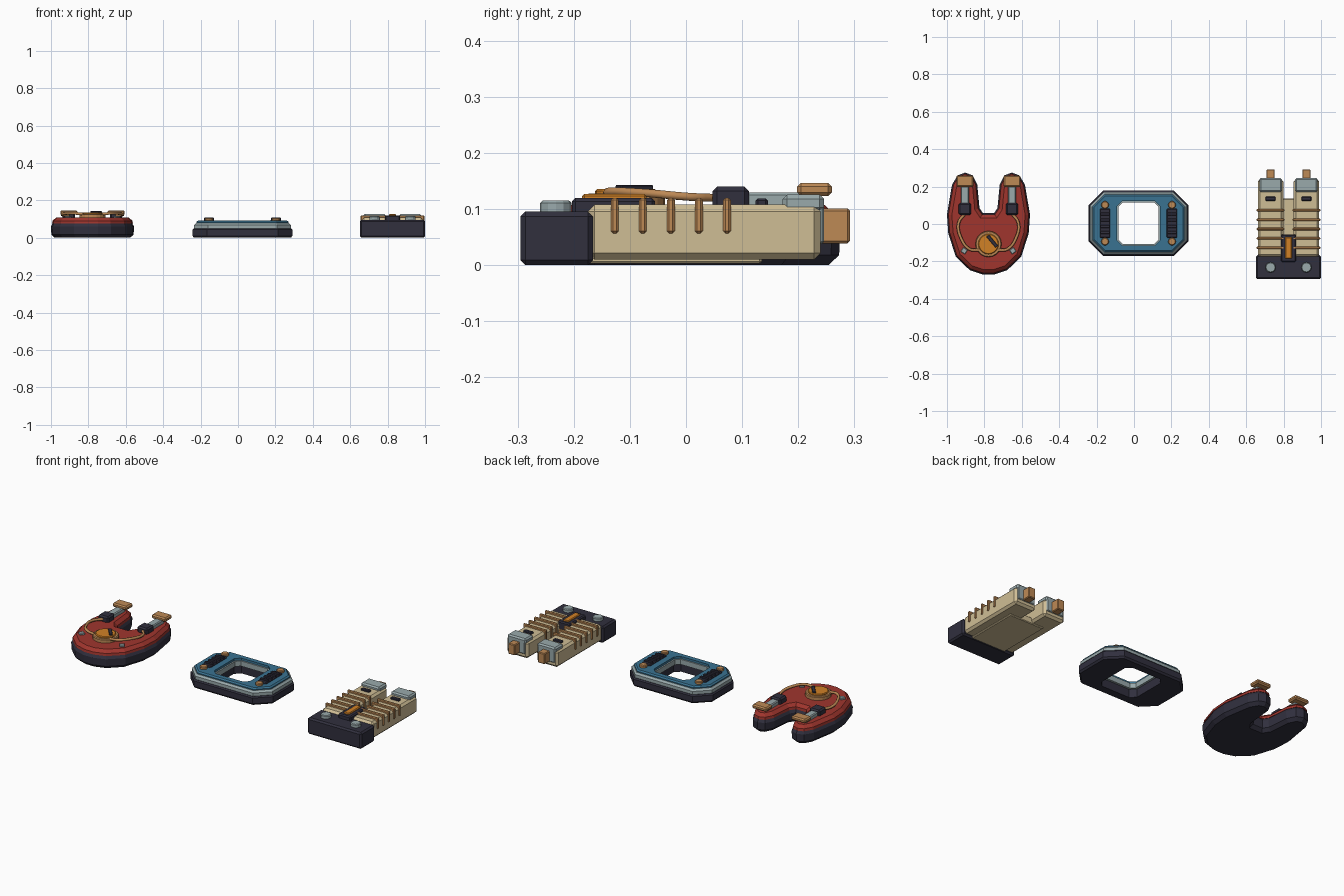
import bpy, bmesh, math
from mathutils import Matrix, Vector

cube = bpy.data.objects.get("Cube")
if cube:
    bpy.data.objects.remove(cube, do_unlink=True)


def material(name, rgb):
    m = bpy.data.materials.new(name)
    m.use_nodes = True
    colour = [(c / 255) ** 2.2 for c in rgb] + [1]
    m.diffuse_color = colour
    m.node_tree.nodes["Principled BSDF"].inputs["Base Color"].default_value = colour
    return m


RED = material("red", (158, 56, 49))
DARK = material("charcoal", (52, 51, 64))
BLUE = material("blue", (60, 114, 144))
GREY = material("pale metal", (152, 168, 170))
CREAM = material("cream", (206, 188, 148))
BRONZE = material("bronze", (188, 136, 86))
ORANGE = material("orange", (208, 128, 42))


def finish(name, bm, mat):
    bmesh.ops.recalc_face_normals(bm, faces=bm.faces)
    me = bpy.data.meshes.new(name)
    bm.to_mesh(me)
    bm.free()
    me.materials.append(mat)
    ob = bpy.data.objects.new(name, me)
    bpy.context.collection.objects.link(ob)
    return ob


def box(name, mat, x, y, z, bevel=0.005, turn=0):
    """Chamfered box from (min, max) ranges, optionally turned about z."""
    bm = bmesh.new()
    bmesh.ops.create_cube(bm, size=1)
    bmesh.ops.scale(bm, vec=[r[1] - r[0] for r in (x, y, z)], verts=bm.verts)
    if bevel:
        bmesh.ops.bevel(bm, geom=bm.edges[:], offset=bevel, segments=1, affect='EDGES')
    centre = Vector([sum(r) / 2 for r in (x, y, z)])
    bm.transform(Matrix.Translation(centre) @ Matrix.Rotation(turn, 4, 'Z'))
    return finish(name, bm, mat)


def disc(name, mat, x, y, r, z, sides=16, bevel=0.004):
    """Round part with a chamfered top."""
    pts = [(x + r * math.cos(i * math.tau / sides), y + r * math.sin(i * math.tau / sides))
           for i in range(sides)]
    return slab(name, mat, pts, [(z[0], 0), (z[1] - bevel, 0), (z[1], bevel)])


def inset(pts, d):
    """Move a counter-clockwise outline inward by d."""
    out = []
    for i, p in enumerate(pts):
        a, b, c = Vector(pts[i - 1]), Vector(p), Vector(pts[(i + 1) % len(pts)])
        n1, n2 = [Vector((-e.y, e.x)).normalized() for e in (b - a, c - b)]
        out.append(b + (n1 + n2) * d / (1 + n1.dot(n2)))
    return out


def rings(bm, loops, closed):
    vs = [[bm.verts.new((p[0], p[1], z)) for p in pts] for pts, z in loops]
    n = len(vs[0])
    pairs = list(zip(vs, vs[1:])) + ([(vs[-1], vs[0])] if closed else [])
    for a, b in pairs:
        for i in range(n):
            j = (i + 1) % n
            bm.faces.new((a[i], a[j], b[j], b[i]))
    return vs


def slab(name, mat, pts, steps):
    """Solid from one outline; steps are (height, inset)."""
    bm = bmesh.new()
    vs = rings(bm, [(inset(pts, d), z) for z, d in steps], False)
    bm.faces.new(vs[0])
    bm.faces.new(vs[-1])
    return finish(name, bm, mat)


def tube(name, mat, pts, r):
    cu = bpy.data.curves.new(name, 'CURVE')
    cu.dimensions = '3D'
    cu.bevel_depth, cu.bevel_resolution, cu.resolution_u = r, 1, 4
    cu.use_fill_caps = True
    sp = cu.splines.new('BEZIER')
    sp.bezier_points.add(len(pts) - 1)
    for bp, p in zip(sp.bezier_points, pts):
        bp.co = p
        bp.handle_left_type = bp.handle_right_type = 'AUTO'
    cu.materials.append(mat)
    ob = bpy.data.objects.new(name, cu)
    bpy.context.collection.objects.link(ob)
    bpy.ops.object.select_all(action='DESELECT')
    ob.select_set(True)
    bpy.context.view_layer.objects.active = ob
    bpy.ops.object.convert(target='MESH')


def around(c, half):
    return (c - half, c + half)


# Horseshoe device
HX = -0.778
half = [(0.03, -0.27), (0.1, -0.247), (0.175, -0.175), (0.215, -0.05), (0.222, 0.05),
        (0.195, 0.21), (0.165, 0.26), (0.125, 0.275), (0.085, 0.26), (0.06, 0.21),
        (0.048, 0.085), (0.03, 0.058)]
shoe = [(HX + x, y) for x, y in half] + [(HX - x, y) for x, y in reversed(half)]
slab("horseshoe_base", DARK, shoe, [(0, 0.02), (0.018, 0.002), (0.06, 0), (0.078, 0.01)])
slab("horseshoe_shell", RED, shoe, [(0.076, 0.006), (0.09, 0.008), (0.107, 0.026)])
disc("dial_ring", BRONZE, HX, -0.107, 0.07, (0.1, 0.128), 20)
disc("dial_face", ORANGE, HX, -0.107, 0.055, (0.12, 0.136), 20)
box("dial_pointer", DARK, around(HX + 0.02, 0.038), around(-0.092, 0.009), (0.133, 0.143),
    0.002, math.radians(-50))
for s, side in ((-1, "right"), (1, "left")):
    x = HX + s * 0.126
    box(side + "_arm_clamp", DARK, around(x, 0.033), (0.047, 0.112), (0.1, 0.14), 0.008)
    box(side + "_arm_rail", GREY, around(x, 0.022), (0.1, 0.225), (0.1, 0.13), 0.005)
    box(side + "_arm_pad", BRONZE, around(x, 0.046), (0.198, 0.26), (0.123, 0.147), 0.007)
    box(side + "_stud", GREY, around(HX + s * 0.13, 0.014), around(-0.143, 0.014),
        (0.1, 0.117), 0.003, s * 0.6)
    tube(side + "_cable", BRONZE, [(x, 0.055, 0.12), (HX + s * 0.16, 0.005, 0.122),
         (HX + s * 0.147, -0.075, 0.129), (HX + s * 0.1, -0.135, 0.131),
         (HX + s * 0.05, -0.14, 0.126)], 0.008)

# Open frame device
FX, FY = 0.024, 0.004


def cut_rect(w, h, c):
    q = [(w, -h + c), (w, h - c), (w - c, h), (-w + c, h),
         (-w, h - c), (-w, -h + c), (-w + c, -h), (w - c, -h)]
    return [(FX + x, FY + y) for x, y in q]


OUTER, HOLE = cut_rect(0.267, 0.174, 0.078), cut_rect(0.107, 0.11, 0.022)


def frame(name, mat, outer_steps, z0, z1, hole_grow):
    bm = bmesh.new()
    hole = inset(HOLE, -hole_grow)
    loops = [(inset(OUTER, d), z) for z, d in outer_steps] + [(hole, z1), (hole, z0)]
    rings(bm, loops, True)
    return finish(name, bm, mat)


frame("frame_base", DARK, [(0, 0.008), (0.01, 0), (0.043, 0), (0.05, 0.006)], 0, 0.05, 0.012)
frame("frame_band", GREY, [(0.048, 0.008), (0.068, 0.008), (0.078, 0.018)], 0.048, 0.078, 0)
frame("frame_top", BLUE, [(0.076, 0.02), (0.084, 0.02), (0.091, 0.028)], 0.076, 0.091, 0.008)
for s, side in ((-1, "right"), (1, "left")):
    x = FX + s * 0.179
    box(side + "_grip", DARK, around(x, 0.028), around(FY, 0.078), (0.085, 0.1), 0.005)
    for i in range(4):
        box(side + "_grip_ridge", DARK, around(x, 0.026),
            around(FY + (i - 1.5) * 0.033, 0.008), (0.096, 0.107), 0.003)
    for e in (-1, 1):
        disc(side + "_frame_button", BRONZE, x, FY + e * 0.098, 0.021, (0.085, 0.105), 12)

# Twin beam device
BX = 0.826
box("beam_block", DARK, around(BX, 0.174), (-0.295, -0.166), (0, 0.096), 0.009)
box("beam_floor", CREAM, around(BX, 0.11), (-0.175, 0.135), (0.003, 0.04), 0.004)
box("latch_body", DARK, around(BX, 0.04), (-0.203, -0.055), (0.07, 0.12), 0.006)
box("latch_slider", ORANGE, around(BX, 0.018), (-0.185, -0.07), (0.112, 0.127), 0.004)
for s, side in ((-1, "right"), (1, "left")):
    x = BX + s * 0.096
    box(side + "_beam", CREAM, around(x, 0.068), (-0.175, 0.24), (0.01, 0.108), 0.012)
    for i in range(5):
        box(side + "_beam_rib", BRONZE, around(x, 0.074), around(-0.127 + i * 0.05, 0.007),
            (0.057, 0.12), 0.004)
    box(side + "_beam_slot", DARK, around(x, 0.027), around(0.135, 0.011), (0.1, 0.119), 0.004)
    box(side + "_cap_top", GREY, around(x, 0.06), (0.172, 0.246), (0.095, 0.126), 0.008)
    box(side + "_cap_end", GREY, around(x, 0.055), (0.228, 0.246), (0.038, 0.12), 0.004)
    box(side + "_beam_tip", BRONZE, around(x, 0.022), (0.235, 0.292), (0.039, 0.101), 0.004)
    disc(side + "_block_peg", GREY, BX + s * 0.096, -0.232, 0.028, (0.09, 0.115), 12)
